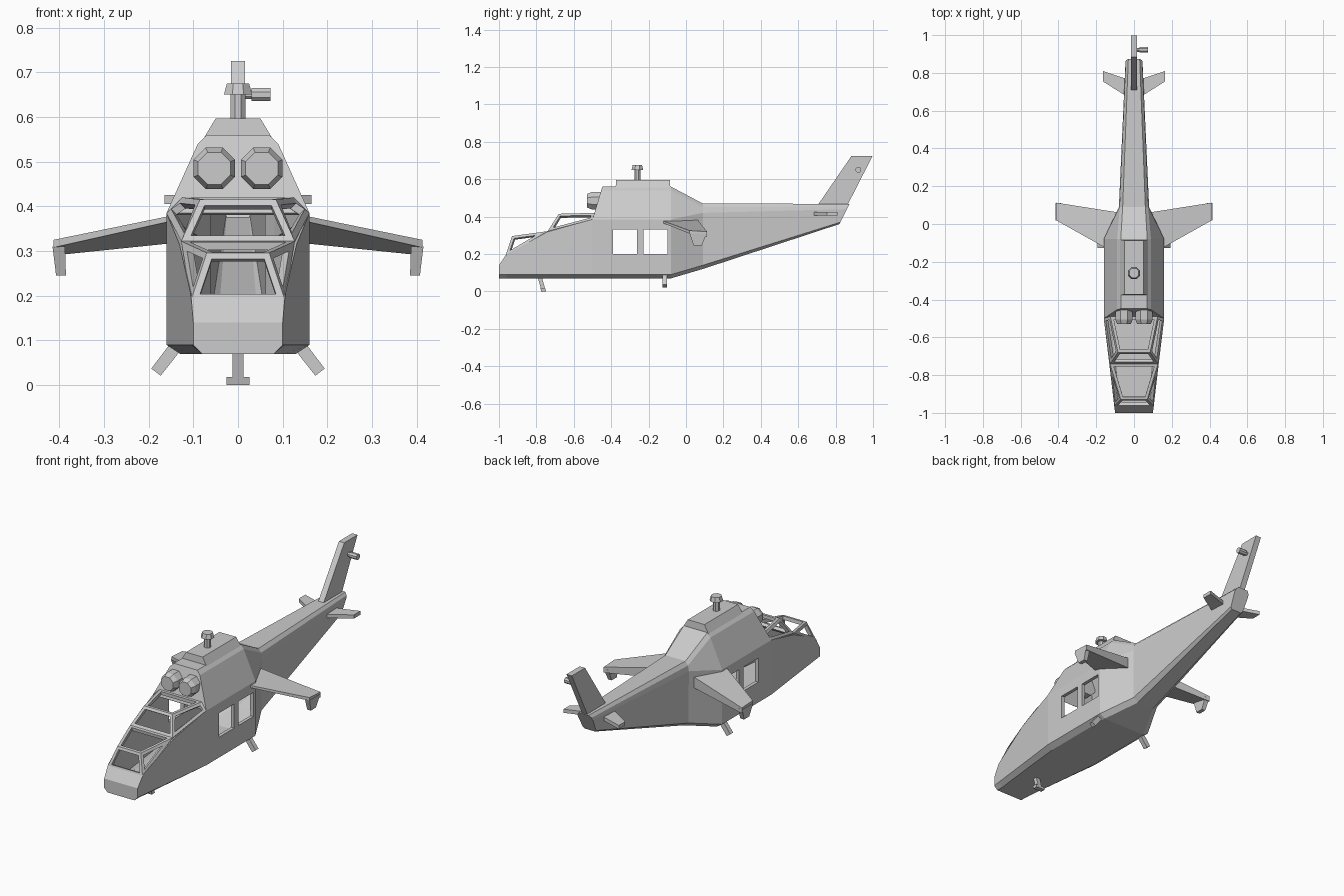
import bpy, bmesh, math
from mathutils import Vector

old = bpy.data.objects.get("Cube")
if old:
    bpy.data.objects.remove(old, do_unlink=True)

GREY = (0.6, 0.6, 0.6, 1)
paint = bpy.data.materials.new("light_grey")
paint.use_nodes = True
paint.diffuse_color = GREY
paint.node_tree.nodes["Principled BSDF"].inputs["Base Color"].default_value = GREY


def finish(bm, name, mirror=False):
    bmesh.ops.recalc_face_normals(bm, faces=bm.faces[:])
    mesh = bpy.data.meshes.new(name)
    bm.to_mesh(mesh)
    bm.free()
    mesh.materials.append(paint)
    ob = bpy.data.objects.new(name, mesh)
    bpy.context.collection.objects.link(ob)
    if mirror:
        ob.modifiers.new("Mirror", 'MIRROR')
    return ob


def loft(name, rings, mirror=False):
    """Closed solid through rings of points."""
    bm = bmesh.new()
    rows = [[bm.verts.new(p) for p in ring] for ring in rings]
    n = len(rows[0])
    for a, b in zip(rows, rows[1:]):
        for i in range(n):
            j = (i + 1) % n
            bm.faces.new((a[i], a[j], b[j], b[i]))
    bm.faces.new(rows[0])
    bm.faces.new(rows[-1])
    return finish(bm, name, mirror)


def rect(cx, cy, z, hx, hy):
    return [(cx + sx * hx, cy + sy * hy, z)
            for sx, sy in ((-1, -1), (1, -1), (1, 1), (-1, 1))]


def turned(name, centre, axis, profile, mirror=False):
    """Eight-sided turned part: profile of (offset along axis, radius)."""
    axis = Vector(axis)
    turn = axis.to_track_quat('Z', 'Y')
    rings = []
    for offset, r in profile:
        ring = []
        for k in range(8):
            t = math.radians(22.5 + 45 * k)
            spoke = Vector((r * math.cos(t), r * math.sin(t), offset))
            ring.append(Vector(centre) + turn @ spoke)
        rings.append(ring)
    return loft(name, rings, mirror)


def apply_modifiers(ob):
    bpy.context.view_layer.update()
    ev = ob.evaluated_get(bpy.context.evaluated_depsgraph_get())
    mesh = bpy.data.meshes.new_from_object(ev)
    ob.modifiers.clear()
    ob.data = mesh


# Hull: half sections from keel to roof; the open tub has no roof points
def lean_front(z):
    return -0.5 + 0.3 * max(0, z - 0.385)


def lean_tail(z):
    return 0.82 + 0.5 * (z - 0.36)


sections = [
    (lambda z: -1.0, [(.08, .07), (.1, .09), (.1, .14)]),
    (lambda z: -0.96, [(.08, .07), (.105, .09), (.105, .2)]),
    (lambda z: -0.74, [(.105, .07), (.131, .09), (.131, .315)]),
    (lean_front, [(.13, .07), (.16, .09), (.16, .385), (.09, .54), (.07, .56)]),
    (lambda z: -0.08, [(.13, .07), (.16, .09), (.16, .385), (.09, .54), (.07, .56)]),
    (lambda z: 0.09, [(.05, .12), (.078, .14), (.08, .42), (.075, .45), (.06, .47)]),
    (lean_tail, [(.03, .36), (.04, .37), (.045, .44), (.042, .455), (.03, .468)]),
]
bm = bmesh.new()
right, left = [], []
for where, pts in sections:
    right.append([bm.verts.new((-x, where(z), z)) for x, z in pts])
    left.append([bm.verts.new((x, where(z), z)) for x, z in pts])
for i in range(len(sections) - 1):
    for side in (right, left):
        a, b = side[i], side[i + 1]
        for k in range(min(len(a), len(b)) - 1):
            bm.faces.new((a[k], b[k], b[k + 1], a[k + 1]))
    bm.faces.new((right[i][0], right[i + 1][0], left[i + 1][0], left[i][0]))
    if len(right[i]) == 5:
        bm.faces.new((right[i][4], right[i + 1][4], left[i + 1][4], left[i][4]))
bm.faces.new(right[0] + left[0][::-1])
bm.faces.new((right[0][2], right[1][2], left[1][2], left[0][2]))
bm.faces.new(right[3][2:] + left[3][2:][::-1])
bm.faces.new(right[-1] + left[-1][::-1])
hull = finish(bm, "hull")
shell = hull.modifiers.new("Shell", 'SOLIDIFY')
shell.thickness = 0.02
shell.offset = -1
apply_modifiers(hull)

# Cabin windows cut through both sides
for y in (-0.325, -0.162):
    cutter = loft("window_cutter", [rect(0, y, z, 0.3, 0.064) for z in (0.2, 0.33)])
    cutter.hide_render = True
    cut = hull.modifiers.new("Window", 'BOOLEAN')
    cut.operation = 'DIFFERENCE'
    cut.solver = 'EXACT'
    cut.object = cutter
    apply_modifiers(hull)
    bpy.data.objects.remove(cutter, do_unlink=True)

# Canopy frame: panes inset and opened, leaving bars
nodes = [(.105, -.965, .19), (.07, -.93, .296), (.127, -.74, .322),
         (.085, -.68, .415), (.125, -.49, .42), (.16, -.5, .385)]
bm = bmesh.new()
p = [bm.verts.new(c) for c in nodes]
q = [bm.verts.new((-x, y, z)) for x, y, z in nodes]
for i in range(4):
    bm.faces.new((p[i], p[i + 1], q[i + 1], q[i]))
bm.faces.new((p[0], p[2], p[1]))
bm.faces.new((q[0], q[1], q[2]))
bm.faces.new((p[2], p[5], p[4], p[3]))
bm.faces.new((q[2], q[3], q[4], q[5]))
bmesh.ops.recalc_face_normals(bm, faces=bm.faces[:])
panes = bm.faces[:]
bmesh.ops.inset_individual(bm, faces=panes, thickness=0.015, use_even_offset=True)
bmesh.ops.delete(bm, geom=panes, context='FACES')
canopy = finish(bm, "canopy_frame")
bars = canopy.modifiers.new("Bars", 'SOLIDIFY')
bars.thickness = 0.018
bars.offset = -1

# Roof housing, rotor mast and engine intakes
loft("roof_housing", [rect(0, -.23, .55, .078, .147), rect(0, -.23, .597, .05, .143)])
turned("rotor_mast", (0, -.26, .59), (0, 0, 1), [(0, .018), (.065, .018)])
turned("rotor_hub", (0, -.26, .65), (0, 0, 1), [(0, .034), (.025, .027)])
turned("engine_intake", (.053, -.43, .485), (0, -1, 0),
       [(0, .05), (.075, .05), (.1, .039)], True)

# Stub wings with drooped tips
loft("stub_wing", [
    [(.145, -.13, .368), (.075, .06, .325), (.075, .06, .385), (.145, -.13, .38)],
    [(.413, .02, .308), (.413, .113, .29), (.413, .113, .32), (.413, .02, .325)],
], True)
loft("wing_tip", [rect(.401, .065, .31, .014, .046),
                  rect(.396, .063, .245, .011, .022)], True)

# Tail fin, tail rotor stub and tailplane
fin = [(.70, .455), (.885, .725), (.998, .725), (.86, .455)]
loft("tail_fin", [[(x, y, z) for y, z in fin] for x in (-.016, .016)])
turned("tail_rotor_shaft", (0, .922, .65), (1, 0, 0), [(0, .011), (.05, .011)])
turned("tail_rotor_hub", (0, .922, .65), (1, 0, 0), [(.03, .016), (.073, .016)])
plane = [(.03, .67), (.165, .755), (.165, .81), (.03, .765)]
loft("tailplane", [[(x, y, z) for x, y in plane] for z in (.405, .425)], True)

# Landing gear
loft("nose_leg", [rect(0, -.763, .01, .012, .011), rect(0, -.783, .08, .012, .011)])
loft("nose_foot", [rect(0, -.761, 0, .026, .013), rect(0, -.766, .018, .026, .013)])
leg = [(.125, .082), (.15, .095), (.194, .037), (.173, .021)]
loft("main_leg", [[(x, y, z) for x, z in leg] for y in (-.126, -.102)], True)
